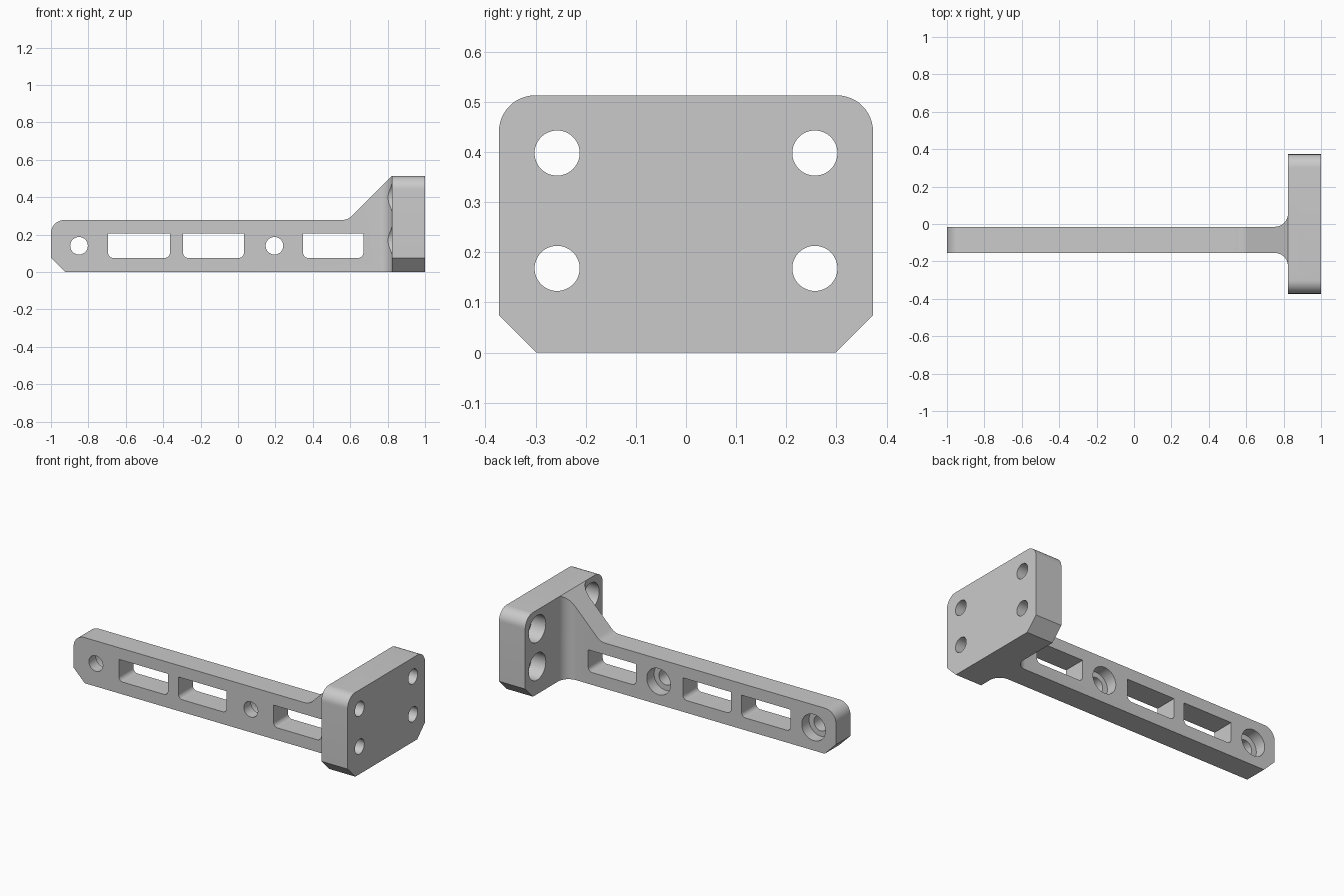
import bpy, bmesh, math
from mathutils import Vector

if "Cube" in bpy.data.objects:
    bpy.data.objects.remove(bpy.data.objects["Cube"])

GREY = (0.59, 0.59, 0.59, 1)
grey = bpy.data.materials.new("plain grey")
grey.use_nodes = True
grey.diffuse_color = GREY
grey.node_tree.nodes["Principled BSDF"].inputs["Base Color"].default_value = GREY


def outline(corners, steps=12):
    """Turn (u, v, radius) corners into points, rounding those with a radius."""
    pts = []
    for i, (u, v, r) in enumerate(corners):
        p = Vector((u, v))
        if not r:
            pts.append(p)
            continue
        a = (Vector(corners[i - 1][:2]) - p).normalized()
        b = (Vector(corners[(i + 1) % len(corners)][:2]) - p).normalized()
        half = a.angle(b) / 2
        centre = p + (a + b).normalized() * r / math.sin(half)
        start = p + a * r / math.tan(half) - centre
        end = p + b * r / math.tan(half) - centre
        sweep = math.pi - 2 * half
        for k in range(steps + 1):
            t = sweep * k / steps
            pts.append(centre + (start * math.sin(sweep - t) + end * math.sin(t)) / math.sin(sweep))
    return pts


def circle(u, v, r, n=48):
    return [Vector((u + r * math.cos(math.tau * k / n), v + r * math.sin(math.tau * k / n)))
            for k in range(n)]


def prism(name, pts, axis, lo, hi):
    """Extrude a 2D outline along an axis."""
    place = {"x": lambda p, w: (w, p.x, p.y),
             "y": lambda p, w: (p.x, w, p.y),
             "z": lambda p, w: (p.x, p.y, w)}[axis]
    bm = bmesh.new()
    rings = [[bm.verts.new(place(p, w)) for p in pts] for w in (lo, hi)]
    for ring in rings:
        bm.faces.new(ring)
    for i in range(len(pts)):
        bm.faces.new((rings[0][i - 1], rings[0][i], rings[1][i], rings[1][i - 1]))
    bmesh.ops.recalc_face_normals(bm, faces=bm.faces)
    mesh = bpy.data.meshes.new(name)
    bm.to_mesh(mesh)
    bm.free()
    mesh.materials.append(grey)
    obj = bpy.data.objects.new(name, mesh)
    bpy.context.collection.objects.link(obj)
    return obj


def combine(target, other, operation):
    """Apply a boolean and discard the helper."""
    mod = target.modifiers.new(operation.lower(), "BOOLEAN")
    mod.operation, mod.solver, mod.object = operation, "EXACT", other
    bpy.context.view_layer.update()
    bpy.context.view_layer.objects.active = target
    bpy.ops.object.modifier_apply(modifier=mod.name)
    bpy.data.objects.remove(other)


# Arm: side profile with gusset, trimmed by a plan that flares into the plate
FACE, FRONT, BACK, FLARE = 0.823, -0.155, -0.015, 0.07
bracket = prism("mounting_bracket", outline([
    (-1, 0.075, 0), (-0.925, 0, 0), (0.9, 0, 0), (0.9, 0.5, 0),
    (FACE, 0.513, 0), (0.588, 0.278, 0.075), (-1, 0.278, 0.072)]), "y", -0.35, 0.3)
plan = prism("arm_plan", outline([
    (-1.1, FRONT, 0), (FACE, FRONT, FLARE), (FACE, FRONT - 0.1, 0), (0.95, FRONT - 0.1, 0),
    (0.95, BACK + 0.1, 0), (FACE, BACK + 0.1, 0), (FACE, BACK, FLARE), (-1.1, BACK, 0)]),
    "z", -0.1, 0.6)
combine(bracket, plan, "INTERSECT")

# End plate: rounded top corners, chamfered bottom corners
plate = prism("end_plate", outline([
    (-0.298, 0, 0), (0.298, 0, 0), (0.373, 0.075, 0), (0.373, 0.513, 0.072),
    (-0.373, 0.513, 0.072), (-0.373, 0.075, 0)]), "x", FACE, 1)
combine(bracket, plate, "UNION")

# Plate bolt holes, counterbored from the arm side
for y in (-0.257, 0.257):
    for z in (0.168, 0.398):
        combine(bracket, prism("bolt_hole", circle(y, z, 0.045), "x", 0.85, 1.1), "DIFFERENCE")
        combine(bracket, prism("bolt_recess", circle(y, z, 0.082), "x", 0.7, 0.92), "DIFFERENCE")

# Arm bolt holes, counterbored from the back
for x in (-0.85, 0.195):
    combine(bracket, prism("arm_hole", circle(x, 0.14, 0.047), "y", -0.3, -0.05), "DIFFERENCE")
    combine(bracket, prism("arm_recess", circle(x, 0.14, 0.08), "y", -0.085, 0.1), "DIFFERENCE")

# Arm slots with rounded lower corners
for x0, x1 in ((-0.695, -0.364), (-0.294, 0.032), (0.348, 0.67)):
    slot = prism("slot", outline([(x0, 0.075, 0.028), (x1, 0.075, 0.028),
                                  (x1, 0.207, 0), (x0, 0.207, 0)]), "y", -0.3, 0.1)
    combine(bracket, slot, "DIFFERENCE")

# Smooth the curved faces, keep edges sharp
bpy.ops.object.select_all(action="DESELECT")
bracket.select_set(True)
bpy.context.view_layer.objects.active = bracket
bpy.ops.object.shade_smooth_by_angle(angle=math.radians(25))
